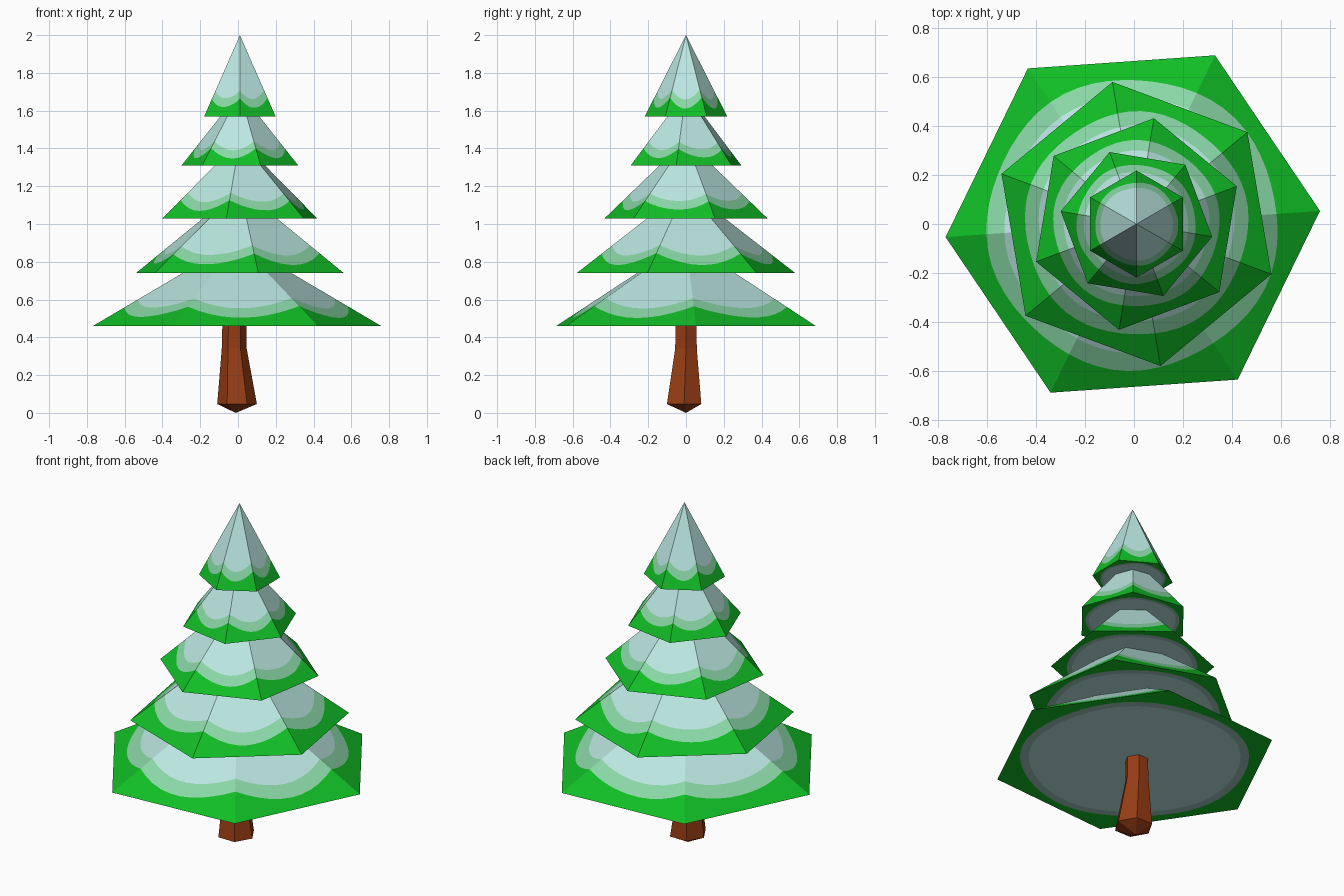
import bpy, bmesh, math

if "Cube" in bpy.data.objects:
    bpy.data.objects.remove(bpy.data.objects["Cube"])


def srgb(r, g, b):
    def lin(c):
        c /= 255
        return c / 12.92 if c <= 0.04045 else ((c + 0.055) / 1.055) ** 2.4
    return (lin(r), lin(g), lin(b), 1)


def material(name, rgb):
    m = bpy.data.materials.new(name)
    m.diffuse_color = srgb(*rgb)
    m.use_nodes = True
    m.node_tree.nodes["Principled BSDF"].inputs["Base Color"].default_value = m.diffuse_color
    return m


SNOW = material("snow", (187, 231, 225))
THIN = material("thin_snow", (138, 216, 167))
GREEN = material("needle_green", (17, 190, 38))
OLD = material("old_snow", (158, 198, 186))
BARK = material("bark_brown", (150, 60, 20))


def finish(bm, name, mats):
    bmesh.ops.recalc_face_normals(bm, faces=bm.faces)
    me = bpy.data.meshes.new(name)
    bm.to_mesh(me)
    bm.free()
    for m in mats:
        me.materials.append(m)
    ob = bpy.data.objects.new(name, me)
    bpy.context.collection.objects.link(ob)
    return ob


def tier(name, radius, z0, z1, rot, cx, per_side=10):
    """Six-sided cone; round snow borders are cut into the flat faces."""
    bm = bmesh.new()
    n = 6 * per_side
    angles = [2 * math.pi * i / n for i in range(n)]

    def hex_radius(a):
        return radius * math.cos(math.pi / 6) / math.cos(a % (math.pi / 3) - math.pi / 6)

    def ring(frac, tip_z):
        verts = []
        for a in angles:
            edge = hex_radius(a)
            r = edge if frac is None else radius * frac * (1 + 0.012 * math.sin(5 * a + rot))
            t = a + math.radians(rot)
            z = tip_z + (z0 - tip_z) * r / edge
            verts.append(bm.verts.new((cx + r * math.cos(t), r * math.sin(t), z)))
        return verts

    rim = ring(None, z0)
    # upper side, then underside
    for tip_z, inner, outer, mid in ((z1, 0.68, 0.775, 1), (z0, 0.74, 0.80, 3)):
        tip = bm.verts.new((cx, 0, tip_z))
        a, b = ring(inner, tip_z), ring(outer, tip_z)
        for i in range(n):
            j = (i + 1) % n
            bm.faces.new((tip, a[i], a[j])).material_index = 0
            bm.faces.new((a[i], b[i], b[j], a[j])).material_index = mid
            bm.faces.new((b[i], rim[i], rim[j], b[j])).material_index = 2
    finish(bm, name, (SNOW, THIN, GREEN, OLD))


# Branch tiers, bottom to top: radius, base z, tip z, rotation, x offset
for k, spec in enumerate([
    (0.765, 0.46, 0.91, 4, -0.005),
    (0.587, 0.74, 1.19, -20.4, 0.01),
    (0.437, 1.03, 1.445, 20.6, 0.01),
    (0.313, 1.31, 1.70, -9.5, 0.01),
    (0.218, 1.57, 2.00, 30, 0.01),
]):
    tier(f"branch_tier_{k + 1}", *spec)

# Trunk: six-sided, flared foot with a shallow point underneath
bm = bmesh.new()
rings = []
for z, r, cx, cy in ((0.047, 0.105, -0.005, -0.01), (0.34, 0.066, -0.02, 0), (0.50, 0.064, -0.018, 0)):
    rings.append([bm.verts.new((cx + r * math.cos(i * math.pi / 3),
                                cy + r * math.sin(i * math.pi / 3), z)) for i in range(6)])
foot = bm.verts.new((-0.012, 0, 0))
for i in range(6):
    j = (i + 1) % 6
    bm.faces.new((foot, rings[0][j], rings[0][i]))
    for lo, hi in zip(rings, rings[1:]):
        bm.faces.new((lo[i], lo[j], hi[j], hi[i]))
bm.faces.new(rings[-1])
finish(bm, "trunk", (BARK,))
